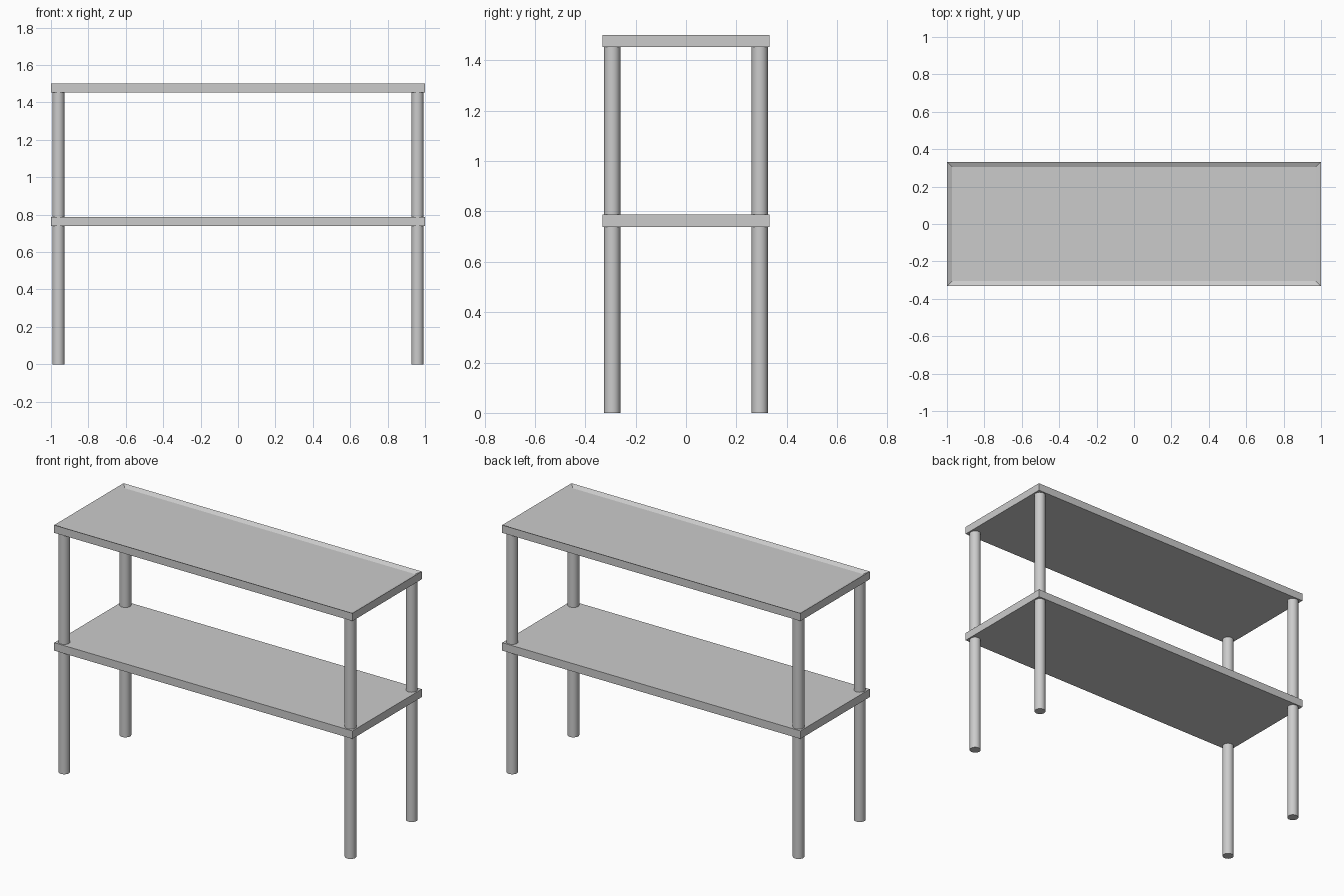
import bpy, bmesh

if "Cube" in bpy.data.objects:
    bpy.data.objects.remove(bpy.data.objects["Cube"])

HALF_X, HALF_Y = 1.0, 0.332


def board(name, z0, z1, rim=0.0, dip=0.0):
    """Rectangular board; rim/dip sink the top into a shallow dish."""
    bm = bmesh.new()
    bmesh.ops.create_cube(bm, size=1)
    for v in bm.verts:
        v.co.x *= 2 * HALF_X
        v.co.y *= 2 * HALF_Y
        v.co.z = z1 if v.co.z > 0 else z0
    if rim:
        bm.normal_update()
        top = [f for f in bm.faces if f.normal.z > 0.9]
        bmesh.ops.inset_region(bm, faces=top, thickness=rim)
        for v in top[0].verts:
            v.co.z = z1 - dip
    mesh = bpy.data.meshes.new(name)
    bm.to_mesh(mesh)
    bm.free()
    obj = bpy.data.objects.new(name, mesh)
    bpy.context.collection.objects.link(obj)


def leg(name, x, y, height=1.46, radius=0.032):
    bpy.ops.mesh.primitive_cylinder_add(vertices=32, radius=radius, depth=height,
                                        location=(x, y, height / 2))
    bpy.context.object.name = name
    bpy.ops.object.shade_smooth_by_angle()


# Dished top and flat lower shelf
board("table_top", 1.453, 1.5, rim=0.038, dip=0.013)
board("lower_shelf", 0.739, 0.787)

# Four round corner legs
for side, x in (("left", -0.96), ("right", 0.96)):
    for end, y in (("front", -0.293), ("back", 0.293)):
        leg(f"{end}_{side}_leg", x, y)
